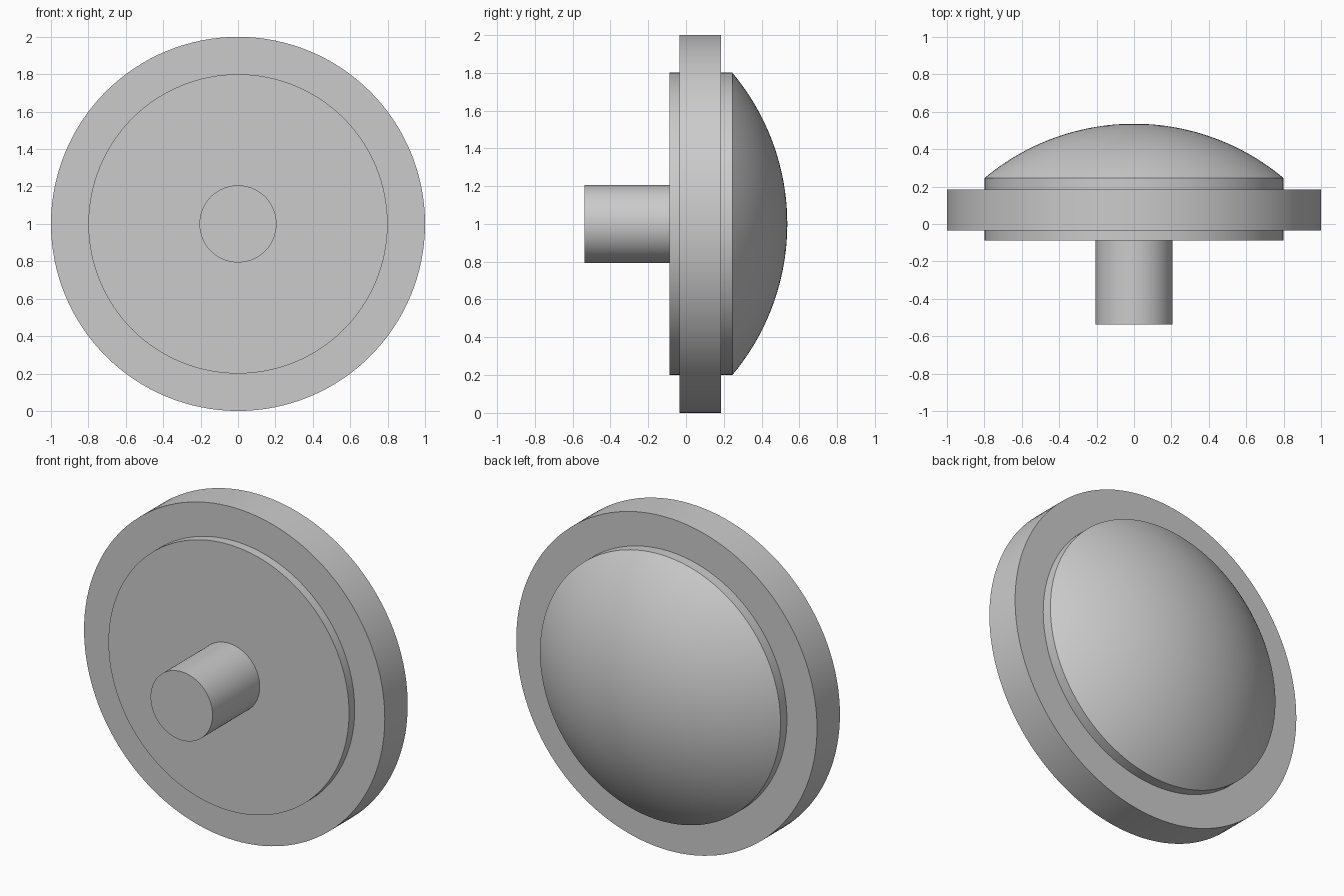
import bpy, bmesh, math
from mathutils import Matrix

cube = bpy.data.objects.get("Cube")
if cube:
    bpy.data.objects.remove(cube, do_unlink=True)

SEGMENTS = 128
CENTRE_Z = 1.0

grey = bpy.data.materials.new("plain_grey")
grey.use_nodes = True
grey.diffuse_color = (0.6, 0.6, 0.6, 1)
grey.node_tree.nodes["Principled BSDF"].inputs["Base Color"].default_value = grey.diffuse_color


def turned_part(name, profile):
    """Spin a (radius, y) profile around the front-to-back axis."""
    bm = bmesh.new()
    verts = [bm.verts.new((r, y, 0)) for r, y in profile]
    edges = [bm.edges.new(pair) for pair in zip(verts, verts[1:])]
    bmesh.ops.spin(bm, geom=verts + edges, cent=(0, 0, 0), axis=(0, 1, 0),
                   angle=math.tau, steps=SEGMENTS)
    bmesh.ops.remove_doubles(bm, verts=bm.verts, dist=1e-5)
    bmesh.ops.recalc_face_normals(bm, faces=bm.faces)
    bm.transform(Matrix.Translation((0, 0, CENTRE_Z)))
    mesh = bpy.data.meshes.new(name)
    bm.to_mesh(mesh)
    bm.free()
    mesh.materials.append(grey)
    obj = bpy.data.objects.new(name, mesh)
    bpy.context.collection.objects.link(obj)
    bpy.ops.object.select_all(action='DESELECT')
    obj.select_set(True)
    bpy.context.view_layer.objects.active = obj
    bpy.ops.object.shade_smooth_by_angle(angle=math.radians(30))
    return obj


def cylinder_profile(radius, front, back):
    return [(0, front), (radius, front), (radius, back), (0, back)]


# Stem, sunk slightly into the body
turned_part("stem", cylinder_profile(0.206, -0.536, -0.06))

# Wide outer rim
turned_part("rim", cylinder_profile(1.0, -0.034, 0.184))

# Body disc with a shallow spherical dome on the back
BODY_R, FRONT, DOME_START, DOME_TOP = 0.8, -0.088, 0.245, 0.536
rise = DOME_TOP - DOME_START
sphere_r = (BODY_R ** 2 + rise ** 2) / (2 * rise)
half_angle = math.asin(BODY_R / sphere_r)
STEPS = 24
dome = []
for i in range(STEPS + 1):
    a = half_angle * (1 - i / STEPS)
    dome.append((sphere_r * math.sin(a), DOME_TOP - sphere_r * (1 - math.cos(a))))
turned_part("domed_body", [(0, FRONT), (BODY_R, FRONT)] + dome)
